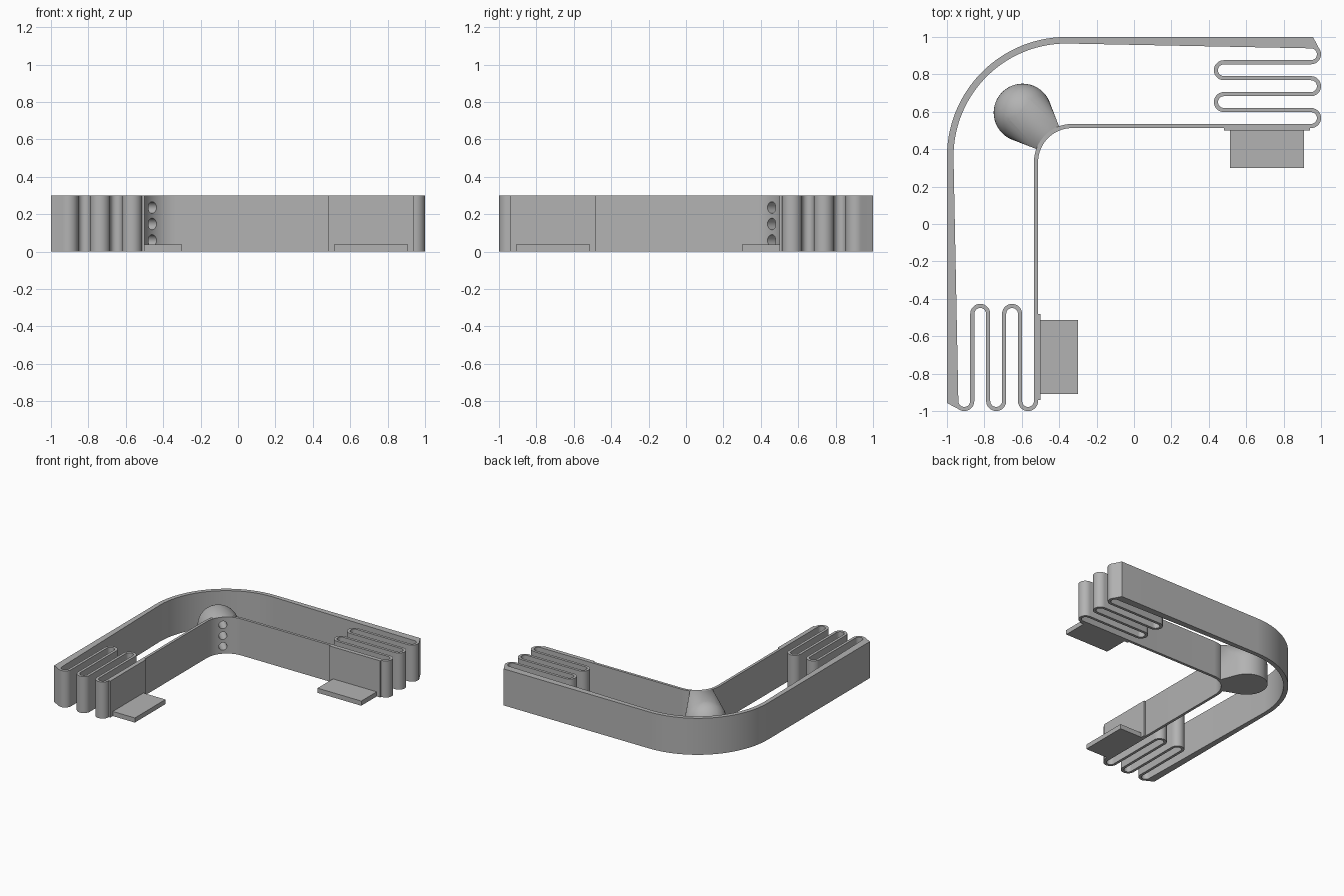
import bpy, bmesh, math
from mathutils import Matrix, Vector

if "Cube" in bpy.data.objects:
    bpy.data.objects.remove(bpy.data.objects["Cube"])

H = 0.3                    # height of the frame
T = 0.022                  # wall thickness of springs and inner wall
S = math.sqrt(0.5)
# Mirror across the diagonal plane x = -y
FLIP = Matrix(((0, -1, 0, 0), (-1, 0, 0, 0), (0, 0, 1, 0), (0, 0, 0, 1)))
# Local x runs outward along the corner diagonal, y across it
DIAG = Matrix(((-S, -S, 0, 0), (S, -S, 0, 0), (0, 0, 1, 0), (0, 0, 0, 1)))

grey = bpy.data.materials.new("plain_grey")
grey.use_nodes = True
colour = (0.45, 0.45, 0.45, 1)
grey.diffuse_color = colour
grey.node_tree.nodes["Principled BSDF"].inputs["Base Color"].default_value = colour


def make(name, bm):
    bmesh.ops.recalc_face_normals(bm, faces=bm.faces)
    mesh = bpy.data.meshes.new(name)
    bm.to_mesh(mesh)
    bm.free()
    obj = bpy.data.objects.new(name, mesh)
    bpy.context.collection.objects.link(obj)
    mesh.materials.append(grey)
    return obj


def activate(obj):
    bpy.ops.object.select_all(action='DESELECT')
    obj.select_set(True)
    bpy.context.view_layer.objects.active = obj


def box(name, lo, hi, matrix=Matrix()):
    bm = bmesh.new()
    bmesh.ops.create_cube(bm, size=1)
    for v in bm.verts:
        v.co = matrix @ Vector([a + (b - a) * (c + 0.5) for a, b, c in zip(lo, hi, v.co)])
    return make(name, bm)


def arc(cx, cy, r, start, end, n):
    angles = [math.radians(start + (end - start) * i / n) for i in range(n + 1)]
    return [Vector((cx + r * math.cos(a), cy + r * math.sin(a))) for a in angles]


def offset(path, dist):
    """Points shifted to the left of a path by dist."""
    out = []
    for i, p in enumerate(path):
        a, b = path[max(i - 1, 0)], path[min(i + 1, len(path) - 1)]
        d1 = (p - a).normalized() if i else (b - p).normalized()
        d2 = (b - p).normalized() if i < len(path) - 1 else d1
        n = (d1 + d2).normalized()
        out.append(p + Vector((-n.y, n.x)) * dist / max(n.dot(d1), 0.5))
    return out


# Centre line of inner wall and folded spring, from the corner to the arm end
y0, pitch = 0.524, 0.0852
r = pitch / 2
path = arc(-0.33, 0.33, y0 - 0.33, 135, 90, 12)
for i in range(5):
    cy = y0 + pitch * (i + 0.5)
    if i % 2 == 0:
        path += arc(1 - T / 2 - r, cy, r, -90, 90, 14)
    else:
        path += arc(0.427 + T / 2 + r, cy, r, 270, 90, 14)
left, right = offset(path, T / 2), offset(path, -T / 2)
# Keep the corner ends exactly on the mirror plane
for side, rad in ((left, y0 - 0.33 + T / 2), (right, y0 - 0.33 - T / 2)):
    side[0] = arc(-0.33, 0.33, rad, 135, 90, 1)[0]

# Half outline: spring, chamfered arm end, thick outer wall
outline = right[:-4]
outline += [Vector((0.957, 1))] + arc(-0.36, 0.36, 0.64, 90, 135, 20)
outline += arc(-0.36, 0.36, 0.605, 135, 90, 20) + left[::-1]

bm = bmesh.new()
face = bm.faces.new([bm.verts.new((p.x, p.y, 0)) for p in outline])
ext = bmesh.ops.extrude_face_region(bm, geom=[face], use_keep_orig=True)
bmesh.ops.translate(bm, vec=(0, 0, H),
                    verts=[e for e in ext["geom"] if isinstance(e, bmesh.types.BMVert)])
caps = [f for f in bm.faces if all(abs(v.co.x + v.co.y) < 1e-4 for v in f.verts)]
bmesh.ops.delete(bm, geom=caps, context='FACES_ONLY')
copy = bmesh.ops.duplicate(bm, geom=bm.verts[:] + bm.edges[:] + bm.faces[:])["geom"]
bmesh.ops.transform(bm, matrix=FLIP, verts=[e for e in copy if isinstance(e, bmesh.types.BMVert)])
bmesh.ops.remove_doubles(bm, verts=bm.verts, dist=0.0005)
frame = make("spring_frame", bm)

# Mounting pads and foot tabs on both arms
for side, m in (("back", Matrix()), ("right", FLIP)):
    box(side + "_pad", (0.48, 0.5, 0), (0.942, 0.525, H), m)
    box(side + "_tab", (0.513, 0.3, 0), (0.91, 0.502, 0.038), m)

# Corner knob: domed post tapering to the inner wall
bm = bmesh.new()
R, D = 0.155, 0.842
bmesh.ops.create_uvsphere(bm, u_segments=48, v_segments=24, radius=R,
                          matrix=Matrix.Translation((D, 0, H - R)))
for v in bm.verts:
    if v.co.z < H - R - 0.001:
        v.co = (D, 0, H - R)
for p in arc(D, 0, R, 0, 352.5, 47):
    bm.verts.new((p.x, p.y, 0))
for y in (-0.085, 0.085):
    for z in (0, H):
        bm.verts.new((0.651, y, z))
bmesh.ops.remove_doubles(bm, verts=bm.verts, dist=0.0005)
hull = bmesh.ops.convex_hull(bm, input=bm.verts)
inside = {e for e in hull["geom_interior"] + hull["geom_unused"] if isinstance(e, bmesh.types.BMVert)}
bmesh.ops.delete(bm, geom=list(inside), context='VERTS')
keep = {f for f in hull["geom"] if isinstance(f, bmesh.types.BMFace) and f.is_valid}
bmesh.ops.delete(bm, geom=[f for f in bm.faces if f not in keep], context='FACES')
bmesh.ops.transform(bm, matrix=DIAG, verts=bm.verts)
knob = make("corner_knob", bm)

# Cutters: pocket at the rear of the knob, three holes along the diagonal
pocket = box("pocket_cutter", (0.86, -0.073, 0.02), (1.05, 0.073, 0.4), DIAG)
holes = []
for z in (0.06, 0.148, 0.236):
    bm = bmesh.new()
    turn = Matrix.Translation((0.74, 0, z)) @ Matrix.Rotation(math.pi / 2, 4, 'Y')
    bmesh.ops.create_cone(bm, cap_ends=True, segments=32, radius1=0.031, radius2=0.031,
                          depth=0.36, matrix=DIAG @ turn)
    holes.append(make("hole_cutter", bm))
for obj, cutters in ((knob, [pocket] + holes), (frame, holes)):
    activate(obj)
    for c in cutters:
        c.hide_render = True
        mod = obj.modifiers.new("cut", 'BOOLEAN')
        mod.operation, mod.solver, mod.object = 'DIFFERENCE', 'EXACT', c
        bpy.ops.object.modifier_apply(modifier=mod.name)
    bpy.ops.object.shade_smooth_by_angle(angle=math.radians(30))
for c in [pocket] + holes:
    bpy.data.objects.remove(c)
